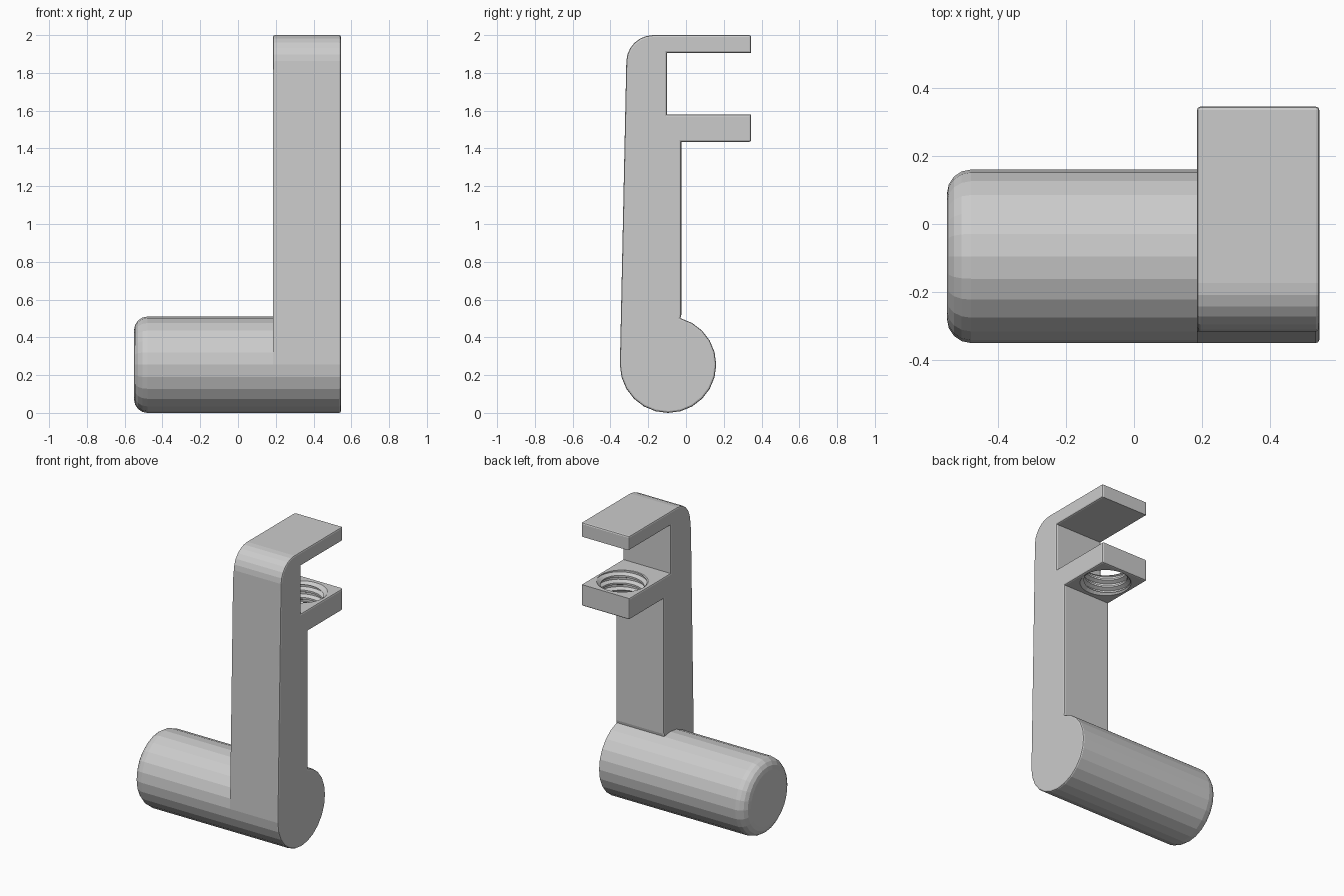
import bpy, bmesh
from math import cos, sin, pi, radians

if "Cube" in bpy.data.objects:
    bpy.data.objects.remove(bpy.data.objects["Cube"])

CY, CZ, R = -0.095, 0.255, 0.255      # grip axis and radius
X0, X1, XG = 0.185, 0.545, -0.55      # arm sides, free end of grip


def arc(cy, cz, r, a0, a1, n):
    return [(cy + r * cos(radians(a0 + (a1 - a0) * i / n)),
             cz + r * sin(radians(a0 + (a1 - a0) * i / n))) for i in range(n + 1)]


def extrude_x(bm, pts, x0, x1):
    face = bm.faces.new([bm.verts.new((x0, y, z)) for y, z in pts])
    geo = bmesh.ops.extrude_face_region(bm, geom=[face])["geom"]
    for v in geo:
        if isinstance(v, bmesh.types.BMVert):
            v.co.x = x1
    bmesh.ops.recalc_face_normals(bm, faces=bm.faces[:])


def finish(bm, name):
    bmesh.ops.recalc_face_normals(bm, faces=bm.faces[:])
    mesh = bpy.data.meshes.new(name)
    bm.to_mesh(mesh)
    bm.free()
    ob = bpy.data.objects.new(name, mesh)
    bpy.context.collection.objects.link(ob)
    return ob


def at_x(edge, x):
    return all(abs(v.co.x - x) < 1e-5 for v in edge.verts)


# Arm: one profile with round foot, tapered mast and two lugs
bm = bmesh.new()
profile = arc(CY, CZ, R, 180, 435, 17) + [
    (-0.025, 0.52), (-0.025, 1.435), (0.345, 1.435), (0.345, 1.58),
    (-0.10, 1.58), (-0.10, 1.905), (0.345, 1.905), (0.345, 2.0),
] + arc(-0.173, 1.857, 0.143, 90, 178, 6)
extrude_x(bm, profile, X0, X1)
rim = [e for e in bm.edges
       if at_x(e, X1) or (at_x(e, X0) and min(v.co.z for v in e.verts) > 0.5)
       or (min(v.co.y for v in e.verts) > 0.34
           and (min(v.co.z for v in e.verts) > 1.99 or max(v.co.z for v in e.verts) < 1.44))]
bmesh.ops.bevel(bm, geom=rim, offset=0.01, segments=2, profile=0.5, affect='EDGES')
arm = finish(bm, "arm")

# Grip: round bar with a rounded free end
bm = bmesh.new()
extrude_x(bm, arc(CY, CZ, R, 180, 525, 23), XG, X0)
end = [e for e in bm.edges if at_x(e, XG)]
bmesh.ops.bevel(bm, geom=end, offset=0.07, segments=4, profile=0.5, affect='EDGES')
finish(bm, "grip")

# Thread cutter: helical tube with flat crests and roots
HX, HY, MAJOR, MINOR, PITCH = 0.365, 0.16, 0.16, 0.135, 0.05
N, ROWS = 32, 24
bm = bmesh.new()
grid = [[bm.verts.new((HX + r * cos(2 * pi * j / N), HY + r * sin(2 * pi * j / N),
                       1.35 + PITCH * (k / 4 + j / N))) for j in range(N)]
        for k in range(ROWS) for r in [(MINOR, MINOR, MAJOR, MAJOR)[k % 4]]]


def vert(k, j):
    return grid[k + 4][0] if j == N else grid[k][j]


for k in range(ROWS - 1):
    for j in range(N):
        if j < N - 1 or k + 5 < ROWS:
            bm.faces.new((vert(k, j), vert(k, j + 1), vert(k + 1, j + 1), vert(k + 1, j)))
tips = bm.verts.new((HX, HY, 1.30)), bm.verts.new((HX, HY, 1.74))
for e in [e for e in bm.edges if len(e.link_faces) == 1]:
    tip = tips[sum(v.co.z for v in e.verts) / 2 > 1.5]
    bm.faces.new((e.verts[0], e.verts[1], tip))
bmesh.ops.triangulate(bm, faces=bm.faces[:])
cutters = [finish(bm, "thread_cutter")]

# Countersinks on both faces of the threaded lug
for name, z, s in (("top_countersink", 1.58, 1), ("bottom_countersink", 1.435, -1)):
    bm = bmesh.new()
    rad = (0.125, 0.171) if s > 0 else (0.171, 0.125)
    bmesh.ops.create_cone(bm, cap_ends=True, segments=32, radius1=rad[0], radius2=rad[1], depth=0.04)
    bmesh.ops.translate(bm, verts=bm.verts[:], vec=(HX, HY, z - s * 0.01))
    cutters.append(finish(bm, name))

for c in cutters:
    c.hide_render = True
    c.hide_set(True)
    m = arm.modifiers.new(c.name, 'BOOLEAN')
    m.operation, m.solver, m.object = 'DIFFERENCE', 'EXACT', c
